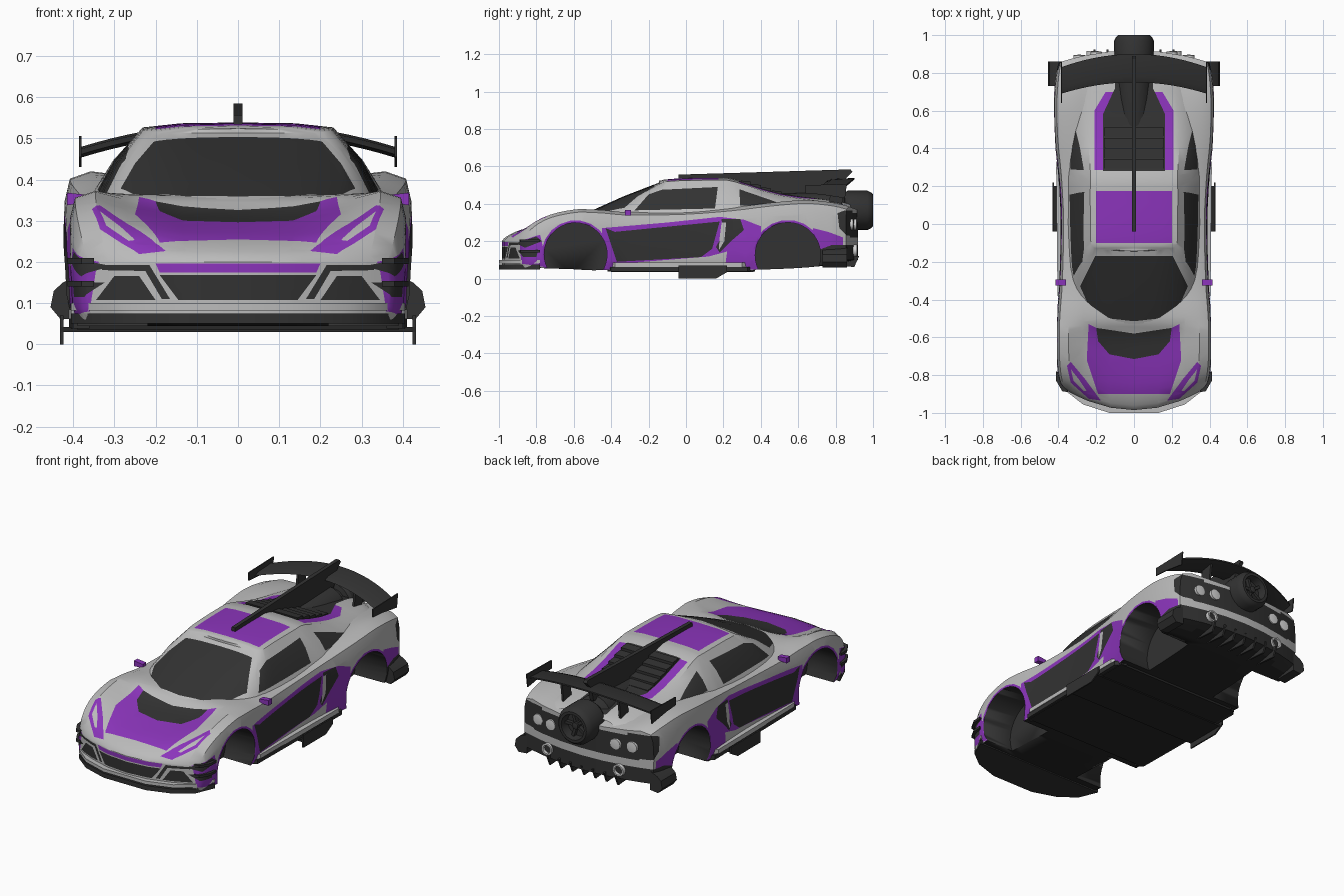
import bpy, bmesh, math
from mathutils import Vector

if "Cube" in bpy.data.objects:
    bpy.data.objects.remove(bpy.data.objects["Cube"])


def material(name, *rgb):
    m = bpy.data.materials.new(name)
    m.use_nodes = True
    m.diffuse_color = (*rgb, 1)
    m.node_tree.nodes["Principled BSDF"].inputs["Base Color"].default_value = (*rgb, 1)
    return m


MATS = [material("silver_paint", .5, .5, .5), material("purple_paint", .26, .035, .5),
        material("charcoal", .032, .032, .032), material("black_underside", .02, .02, .02),
        material("lamp_white", .65, .65, .65)]
SILVER, PURPLE, DARK, BLACK, LAMP = range(len(MATS))


def finish(name, bm, mats, mirror=False, angle=30):
    mesh = bpy.data.meshes.new(name)
    bm.to_mesh(mesh)
    bm.free()
    for m in mats:
        mesh.materials.append(m)
    mesh.polygons.foreach_set("use_smooth", [True] * len(mesh.polygons))
    mesh.set_sharp_from_angle(angle=math.radians(angle))
    ob = bpy.data.objects.new(name, mesh)
    bpy.context.scene.collection.objects.link(ob)
    if mirror:
        ob.modifiers.new("mirror", "MIRROR")
    return ob


def loft(rows, closed=False):
    """Skin a list of equal length point rows."""
    bm = bmesh.new()
    grid = [[bm.verts.new(p) for p in row] for row in rows]
    n = len(rows[0])
    for a, b in zip(grid, grid[1:]):
        for j in range(n if closed else n - 1):
            k = (j + 1) % n
            bm.faces.new((a[j], b[j], b[k], a[k]))
    if closed:
        bm.faces.new(grid[0])
        bm.faces.new(grid[-1])
    bmesh.ops.remove_doubles(bm, verts=bm.verts, dist=1e-5)
    if closed:
        bmesh.ops.recalc_face_normals(bm, faces=bm.faces)
    bm.normal_update()
    return bm


def prism(name, outline, axis, lo, hi, mat, mirror=False):
    """Extrude a 2D outline along an axis."""
    def place(p, d):
        q = list(p)
        q.insert(axis, d)
        return q
    bm = loft([[place(p, d) for p in outline] for d in (lo, hi)], True)
    return finish(name, bm, [MATS[mat]], mirror)


def box(name, x, y, z, mat):
    outline = [(x[0], y[0]), (x[1], y[0]), (x[1], y[1]), (x[0], y[1])]
    return prism(name, outline, 2, z[0], z[1], mat)


def lathe(name, profile, x, z, mat, mirror=False, sides=24):
    """Turn a (y, radius) profile around an axis along y."""
    ring = [math.tau * i / sides for i in range(sides)]
    bm = loft([[(x + r * math.cos(t), y, z + r * math.sin(t)) for t in ring]
               for y, r in profile], True)
    return finish(name, bm, [MATS[mat]], mirror)


def spline(rows, steps=3):
    """Catmull-Rom interpolation through tuples."""
    out = []
    for i in range(len(rows) - 1):
        pts = rows[max(i - 1, 0)], rows[i], rows[i + 1], rows[min(i + 2, len(rows) - 1)]
        for s in range(steps):
            t = s / steps
            out.append([b + t / 2 * (c - a + t * (2*a - 5*b + 4*c - d + t * (3*(b - c) + d - a)))
                        for a, b, c, d in zip(*pts)])
    return out + [list(rows[-1])]


VIEWS = {"top": (0, 1, Vector((0, 0, 1))), "side": (1, 2, Vector((1, 0, 0))),
         "front": (0, 2, Vector((0, -1, 0))), "rear": (0, 2, Vector((0, 1, 0)))}


def paint(bm, view, poly, mat):
    """Cut a projected outline into the surface and colour what lies inside."""
    u, v, facing = VIEWS[view]

    def near(points):
        low = [min(p[k] for p in points) for k in (0, 1)]
        high = [max(p[k] for p in points) for k in (0, 1)]
        return [f for f in bm.faces if f.normal.dot(facing) > .2 and all(
            min(w.co[c] for w in f.verts) <= high[k] and max(w.co[c] for w in f.verts) >= low[k]
            for k, c in enumerate((u, v)))]
    edges = list(zip(poly, poly[1:] + poly[:1]))
    for p, q in edges:
        faces = near((p, q))
        co, no = Vector(), Vector()
        co[u], co[v] = p
        no[u], no[v] = q[1] - p[1], p[0] - q[0]
        geom = set(faces) | {e for f in faces for e in f.edges} | {w for f in faces for w in f.verts}
        bmesh.ops.bisect_plane(bm, geom=list(geom), dist=1e-5, plane_co=co, plane_no=no)
        bm.normal_update()
    for f in near(poly):
        c = f.calc_center_median()
        hits = [(p[1] > c[v]) != (q[1] > c[v]) and
                c[u] < p[0] + (c[v] - p[1]) * (q[0] - p[0]) / (q[1] - p[1]) for p, q in edges]
        if sum(hits) % 2:
            f.material_index = mat


def bow(x, y):
    """Round the nose and tail in plan."""
    return y * (1 - (.14 if y < 0 else .1) * (x / .4) ** 2 * y ** 4)


# Lower body: y, half width, centre height, shoulder height, floor height
stations = [(-.985, .37, .2, .195, .075), (-.96, .385, .225, .23, .06), (-.88, .4, .262, .29, .06),
            (-.75, .41, .29, .342, .055), (-.6, .412, .318, .37, .05), (-.52, .41, .355, .37, .045),
            (-.44, .405, .362, .366, .045), (-.3, .395, .355, .355, .045), (0, .388, .355, .36, .045),
            (.25, .4, .38, .38, .045), (.45, .42, .395, .405, .05), (.65, .425, .4, .42, .06),
            (.82, .415, .385, .405, .08), (.92, .4, .37, .385, .1)]
spread = [0, .33, .66, .84, .96, .99, 1]
spread += spread[-2::-1]
rise = [0, 0, 0, 0, 0, .15, .5, .8, .95, 1]


def body_row(s, flat=False):
    y, w, zc, zs, zb = s
    heights = [zb + (zs - zb) * r for r in rise] + [(zc + zs) / 2, zc, zc]
    return [(w * f, bow(w * f, y), (zb + zs) / 2 if flat else z) for f, z in zip(spread, heights)]


fine = spline(stations)
body = loft([body_row(fine[0], True), *map(body_row, fine), body_row(fine[-1], True)])
for f in body.faces:
    if f.normal.z < -.7:
        f.material_index = BLACK

# Wheel arch positions: y, z, radius
ARCHES = [(-.59, .13, .168), (.545, .125, .175)]
for y, z, r in ARCHES:
    ring = [math.tau * (i + .5) / 20 for i in range(20)]
    paint(body, "side", [(y + (r + .014) * math.cos(t), z + (r + .014) * math.sin(t)) for t in ring], PURPLE)

# Bonnet and headlights
paint(body, "top", [(0, -.9), (.19, -.9), (.25, -.72), (.24, -.53), (.2, -.55), (0, -.58)], PURPLE)
paint(body, "top", [(0, -.715), (.13, -.69), (.19, -.62), (.2, -.55), (0, -.58)], DARK)
paint(body, "top", [(.175, -.935), (.26, -.82), (.335, -.73), (.355, -.75), (.335, -.84), (.24, -.925)], PURPLE)
paint(body, "top", [(.25, -.885), (.29, -.825), (.335, -.768), (.32, -.83), (.265, -.885)], SILVER)
# Nose
paint(body, "front", [(0, .174), (.19, .174), (.2, .196), (0, .196)], PURPLE)
paint(body, "front", [(0, .108), (.145, .108), (.19, .168), (0, .168)], DARK)
paint(body, "front", [(.165, .11), (.215, .192), (.33, .192), (.33, .18), (.225, .178), (.185, .11)], DARK)
paint(body, "front", [(.2, .107), (.24, .166), (.3, .166), (.345, .107)], DARK)
paint(body, "side", [(-.88, .08), (-.89, .2), (-.78, .235), (-.74, .06)], PURPLE)
paint(body, "side", [(-.91, .19), (-.8, .225), (-.77, .2), (-.86, .165)], DARK)
paint(body, "side", [(-.9, .15), (-.79, .155), (-.8, .115), (-.87, .115)], DARK)
# Doors and flank
paint(body, "side", [(-.45, .05), (-.45, .27), (-.1, .3), (.18, .33), (.31, .315), (.4, .28), (.4, .05)], PURPLE)
paint(body, "side", [(-.43, .27), (-.38, .25), (.18, .305), (.14, .16), (.08, .115), (-.37, .09)], DARK)
paint(body, "side", [(-.37, .06), (-.35, .08), (.12, .118), (.22, .145), (.21, .07)], SILVER)
paint(body, "side", [(.19, .318), (.29, .318), (.31, .26), (.24, .2), (.18, .14), (.16, .17), (.2, .24)], DARK)
paint(body, "side", [(.19, .3), (.215, .3), (.205, .2), (.175, .15), (.18, .22)], SILVER)
# Tail
paint(body, "side", [(.68, .15), (.68, .27), (.76, .25), (.84, .22), (.84, .15)], PURPLE)
paint(body, "side", [(.66, .04), (.7, .15), (.78, .18), (.95, .18), (.95, .04)], DARK)
paint(body, "side", [(.82, .27), (.81, .35), (.85, .365), (.95, .365), (.95, .225), (.86, .23)], DARK)
paint(body, "rear", [(0, .22), (.32, .22), (.375, .27), (.375, .35), (0, .35)], DARK)
paint(body, "rear", [(0, .05), (.42, .05), (.42, .18), (0, .18)], DARK)
car_body = finish("body", body, MATS, True)

# Cut the four wheel arches
cut = bmesh.new()
for y, z, r in ARCHES:
    for side in (-1, 1):
        new = bmesh.ops.create_cone(cut, cap_ends=True, segments=40, radius1=r, radius2=r, depth=.36)
        for w in new["verts"]:
            w.co = Vector((side * .4 + w.co.z, y + w.co.x, z + w.co.y))
bmesh.ops.recalc_face_normals(cut, faces=cut.faces)
for f in cut.faces:
    f.material_index = DARK
cutter = finish("arch_cutter", cut, MATS)
cutter.hide_render = True
boolean = car_body.modifiers.new("arches", "BOOLEAN")
boolean.operation, boolean.object = "DIFFERENCE", cutter
bpy.context.view_layer.objects.active = car_body
for mod in ("mirror", "arches"):
    bpy.ops.object.modifier_apply(modifier=mod)
bpy.data.objects.remove(cutter)

# Cabin: base point then roof edge point, from the windscreen round to the tail
cabin_path = [(0, -.53, .352, 0, -.145, .513), (.14, -.512, .352, .11, -.14, .513),
              (.25, -.43, .352, .19, -.13, .513), (.325, -.3, .35, .225, -.11, .518),
              (.345, -.1, .35, .23, -.02, .524), (.352, .15, .355, .232, .17, .526),
              (.36, .28, .355, .23, .26, .518), (.355, .5, .355, .24, .5, .445),
              (.3, .8, .355, .2, .8, .405), (.2, .9, .35, .15, .88, .385)]
rows = []
for bx, by, bz, tx, ty, tz in spline(cabin_path):
    mid = ((bx + tx) * .515, (by + ty) / 2, (bz + tz) / 2 + .006)
    rows.append([(bx, by, bz), mid, (tx, ty, tz), (tx * .6, ty, tz + .01), (0, ty, tz + .012)])
cabin = loft(rows)
paint(cabin, "top", [(0, -.515), (.13, -.5), (.245, -.42), (.285, -.33), (.205, -.17), (0, -.17)], DARK)
paint(cabin, "top", [(0, -.1), (.2, -.1), (.2, .175), (0, .175)], PURPLE)
paint(cabin, "top", [(.16, .285), (.21, .285), (.21, .6), (.15, .7), (.1, .7)], PURPLE)
paint(cabin, "top", [(0, .28), (.165, .28), (.165, .58), (.1, .72), (.1, .85), (0, .85)], DARK)
paint(cabin, "side", [(-.275, .365), (-.2, .45), (-.13, .475), (.17, .49), (.155, .375)], DARK)
paint(cabin, "side", [(.285, .478), (.29, .39), (.54, .39)], DARK)
finish("cabin", cabin, MATS, True)

# Engine cover slats
for i in range(5):
    y = .32 + i * .055
    z = .53 - .32 * (y - .27)
    prism("engine_slat", [(y - .025, z - .012), (y - .025, z + .01), (y + .025, z + .004), (y + .025, z - .02)],
          0, -.16, .16, DARK)

# Rear wing
wing = []
for i in range(-10, 11):
    t = i / 10
    x, z = .385 * t, .53 - .06 * t * t
    front, back = .75 - .06 * t * t, .9 - .07 * t * t
    wing.append([(x, front, z - .01), (x, front + .03, z + .003), (x, back, z + .008),
                 (x, back, z), (x, front + .05, z - .018)])
finish("rear_wing", loft(wing, True), [MATS[DARK]])
prism("wing_endplate", [(.64, .5), (.64, .455), (.72, .45), (.85, .43), (.86, .505)], 0, .38, .386, DARK, True)
prism("wing_support", [(.76, .37), (.78, .52), (.85, .52), (.83, .37)], 0, .17, .182, DARK, True)

# Dorsal fin and turbine
prism("dorsal_fin", [(-.04, .528), (-.04, .556), (.88, .584), (.89, .57), (.85, .53), (.83, .45), (.6, .42), (.25, .51)],
      0, -.011, .011, DARK)
lathe("turbine", [(.3, 0), (.32, .04), (.5, .09), (.8, .1), (.82, .07), (.845, .07), (.85, .095), (.865, .105),
                  (.97, .105), (.99, .095), (1, .085), (1, .07), (.95, .065), (.95, 0)], 0, .365, DARK)
lathe("turbine_hub", [(.94, 0), (.94, .02), (.98, .018), (.985, 0)], 0, .365, DARK)
for i in range(5):
    t = math.tau * i / 5
    a, b = Vector((math.cos(t), math.sin(t))), Vector((-math.sin(t), math.cos(t))) * .008
    prism("turbine_blade", [p + Vector((0, .365)) for p in (b, a * .07 + b, a * .07 - b, -b)], 1, .95, .97, DARK)

# Tail lamps, exhausts and diffuser
for x in (.2, .29):
    y = bow(x, .92)
    lathe("tail_lamp", [(y - .03, 0), (y - .03, .03), (y + .008, .03), (y + .012, 0)], x, .29, LAMP, True)
lathe("exhaust_pipe", [(.85, .032), (.915, .032), (.915, .023), (.89, .022), (.89, .02)], .22, .15, LAMP, True)
lathe("exhaust_core", [(.86, 0), (.86, .025), (.9, .022), (.9, 0)], .22, .15, DARK, True)
for i in range(-3, 4):
    prism("diffuser_fin", [(.74, .075), (.9, .062), (.925, .12), (.8, .15)], 0, i * .07 - .005, i * .07 + .005, DARK)
prism("rear_corner_flare", [(.38, .065), (.43, .06), (.455, .09), (.447, .13), (.425, .15), (.38, .17)],
      1, .73, .86, DARK, True)

# Splitter, floor and skirts
half = [(.13, -1), (.27, -.955), (.36, -.885), (.405, -.78)]
outline = half + [(-x, y) for x, y in half[::-1]]
prism("front_splitter", outline, 2, .05, .075, DARK)
prism("front_lip", outline, 2, .082, .1, SILVER)
box("floor_panel", (-.39, .39), (-.4, .36), (.035, .06), BLACK)
box("floor_crosspiece", (-.43, .43), (-.04, .2), (.03, .042), BLACK)
prism("skirt_plate", [(-.04, 0), (.16, 0), (.22, .035), (.22, .07), (-.04, .07)], 0, .424, .432, DARK, True)
prism("side_sill", [(.36, -.42), (.405, -.38), (.412, .3), (.36, .36)], 2, .062, .085, SILVER, True)
prism("side_skirt", [(.36, -.42), (.4, -.4), (.41, .33), (.36, .37)], 2, .038, .062, DARK, True)
for z in (.14, .195):
    prism("front_canard", [(.35, -.89), (.38, -.885), (.412, -.83), (.414, -.78), (.36, -.8)], 2, z, z + .014, DARK, True)

# Door mirrors
prism("door_mirror", [(.36, .342), (.36, .362), (.415, .368), (.415, .338)], 1, -.325, -.295, PURPLE, True)
